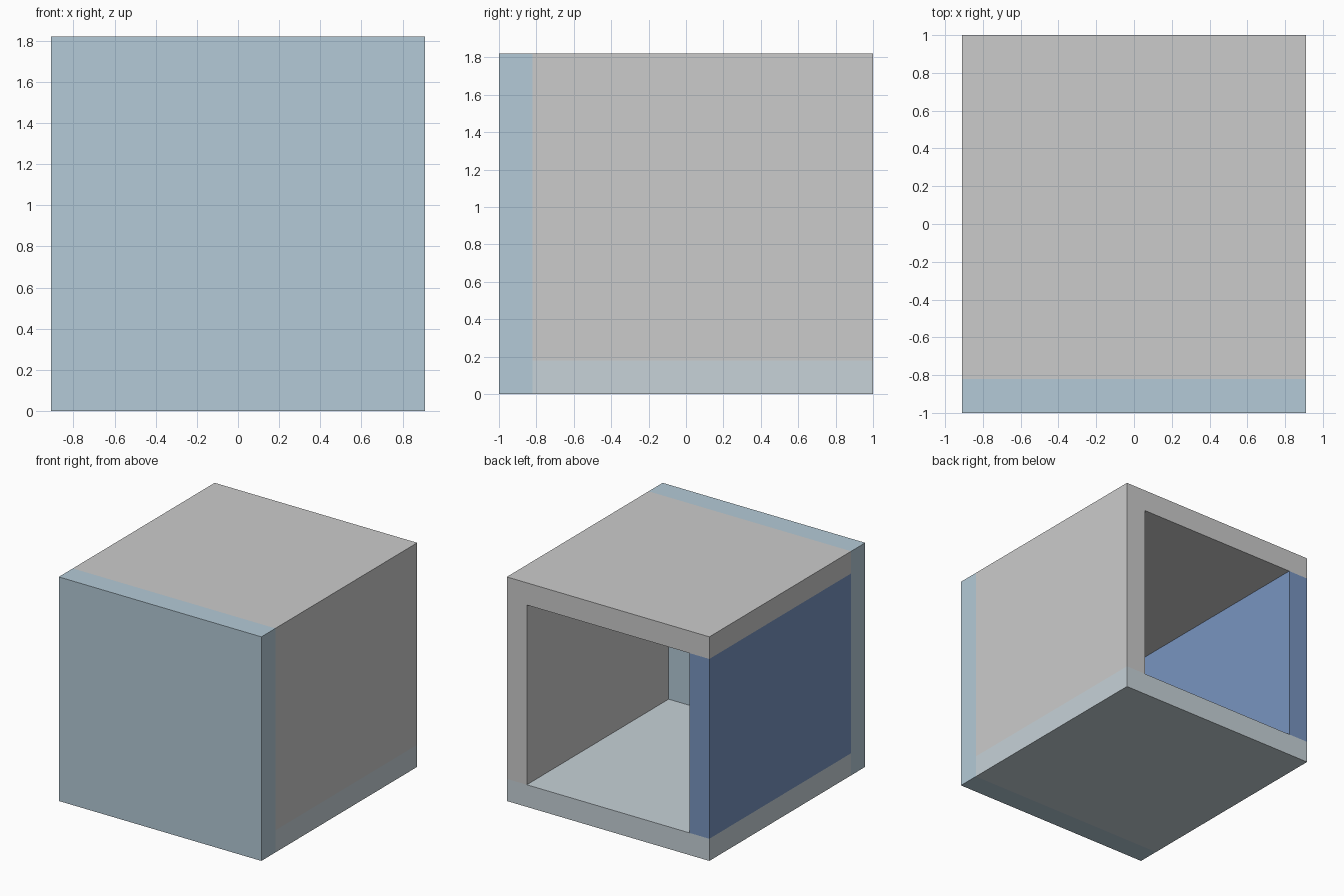
import bpy

if "Cube" in bpy.data.objects:
    bpy.data.objects.remove(bpy.data.objects["Cube"])

W, D, H, T = 0.91, 1.0, 1.82, 0.18   # half width, half depth, height, wall thickness


def material(name, rgb):
    m = bpy.data.materials.new(name)
    m.diffuse_color = (*rgb, 1)
    m.use_nodes = True
    m.node_tree.nodes["Principled BSDF"].inputs["Base Color"].default_value = m.diffuse_color
    return m


def panel(name, lo, hi, mat=None):
    centre = [(a + b) / 2 for a, b in zip(lo, hi)]
    bpy.ops.mesh.primitive_cube_add(size=1, location=centre)
    ob = bpy.context.object
    ob.name = name
    ob.scale = [b - a for a, b in zip(lo, hi)]
    bpy.ops.object.transform_apply(location=False, rotation=False, scale=True)
    if mat:
        ob.data.materials.append(mat)
    return ob


light_blue = material("light_blue", (0.456, 0.591, 0.679))
pale_blue = material("pale_blue", (0.571, 0.645, 0.686))
mid_blue = material("mid_blue", (0.19, 0.30, 0.53))

F = -D + T   # inner face of the front panel

# Full front panel; the back stays open
panel("front_panel", (-W, -D, 0), (W, F, H), light_blue)

# Floor and roof
panel("floor_panel", (-W, F, 0), (W, D, T), pale_blue)
panel("roof_panel", (-W, F, H - T), (W, D, H))

# Side walls between floor and roof
panel("left_wall", (-W, F, T), (-W + T, D, H - T), mid_blue)
panel("right_wall", (W - T, F, T), (W, D, H - T))
